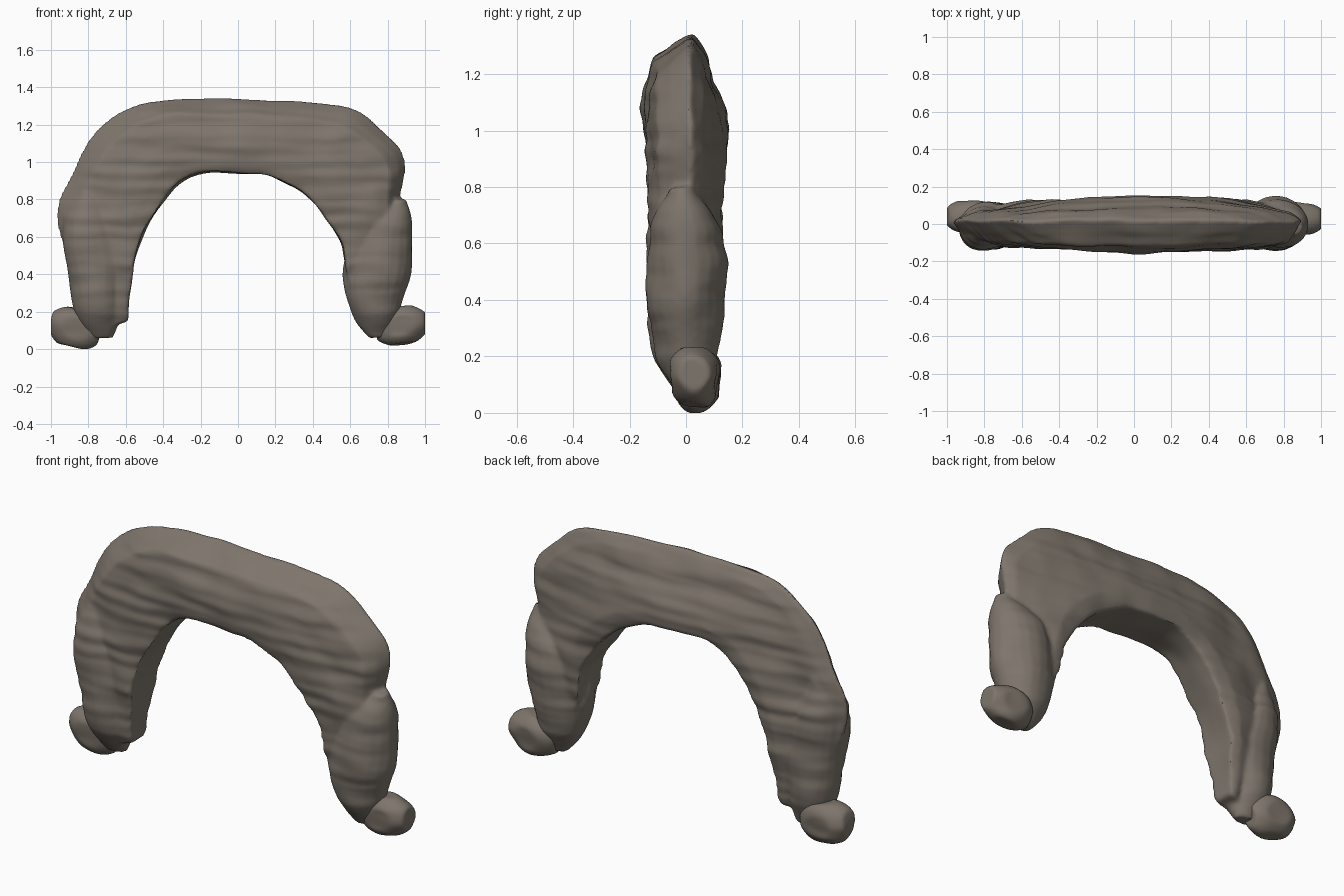
import bpy, bmesh, math
from mathutils import Vector, noise

if "Cube" in bpy.data.objects:
    bpy.data.objects.remove(bpy.data.objects["Cube"])


def spline(rows, steps):
    """Smoothly interpolate rows of numbers (Catmull-Rom)."""
    out = []
    n = len(rows)
    for i in range(n - 1):
        a, b, c, d = rows[max(i - 1, 0)], rows[i], rows[i + 1], rows[min(i + 2, n - 1)]
        for k in range(steps):
            t = k / steps
            out.append([0.5 * (2 * q + (r - p) * t + (2 * p - 5 * q + 4 * r - s) * t * t
                               + (3 * q - p - 3 * r + s) * t ** 3)
                        for p, q, r, s in zip(a, b, c, d)])
    out.append(list(rows[-1]))
    return out


def weather(v, amount):
    """Soft lumps plus thin horizontal rock layers."""
    lump = noise.noise_vector(v * 6) * amount
    layer = noise.noise(Vector((v.x * 2, v.y * 2 + 7, v.z * 19))) * amount
    side = max(-1, min(1, v.y / 0.08))
    return v + lump + Vector((0, side * layer, 0))


def add_loft(bm, rings):
    """Closed skin over a row of rings."""
    loops = [[bm.verts.new(p) for p in ring] for ring in rings]
    faces = [bm.faces.new(loops[0]), bm.faces.new(loops[-1])]
    for a, b in zip(loops, loops[1:]):
        for i in range(len(a)):
            j = (i + 1) % len(a)
            faces.append(bm.faces.new((a[i], a[j], b[j], b[i])))
    bmesh.ops.recalc_face_normals(bm, faces=faces)


def to_object(name, bm):
    mesh = bpy.data.meshes.new(name)
    bm.to_mesh(mesh)
    bm.free()
    ob = bpy.data.objects.new(name, mesh)
    bpy.context.collection.objects.link(ob)
    mat = bpy.data.materials.get("rock") or bpy.data.materials.new("rock")
    mat.diffuse_color = (0.21, 0.18, 0.15, 1)
    mat.use_nodes = True
    mat.node_tree.nodes["Principled BSDF"].inputs["Base Color"].default_value = mat.diffuse_color
    mesh.materials.append(mat)
    bpy.ops.object.select_all(action='DESELECT')
    ob.select_set(True)
    bpy.context.view_layer.objects.active = ob
    return ob


# Arch span: inner x, inner z, outer x, outer z, half thickness
stations = [
    (-0.59, 0.15, -0.74, 0.10, 0.06),
    (-0.57, 0.34, -0.88, 0.28, 0.10),
    (-0.55, 0.48, -0.92, 0.48, 0.12),
    (-0.49, 0.65, -0.97, 0.72, 0.125),
    (-0.39, 0.81, -0.88, 0.98, 0.13),
    (-0.30, 0.90, -0.73, 1.20, 0.135),
    (-0.20, 0.94, -0.49, 1.325, 0.145),
    (-0.05, 0.945, -0.10, 1.34, 0.155),
    (0.13, 0.935, 0.25, 1.33, 0.155),
    (0.29, 0.87, 0.59, 1.295, 0.15),
    (0.39, 0.80, 0.76, 1.19, 0.145),
    (0.47, 0.70, 0.89, 1.04, 0.135),
    (0.55, 0.58, 0.875, 0.82, 0.13),
    (0.575, 0.42, 0.87, 0.55, 0.11),
    (0.63, 0.24, 0.80, 0.26, 0.06),
]
# Cross-section: fraction from underside to ridge, sideways factor
section = [(0, -0.87), (0.08, -0.94), (0.2, -0.98), (0.4, -0.97), (0.6, -0.87),
           (0.79, -0.71), (0.9, -0.33), (1, 0.13),
           (0.86, 0.42), (0.66, 0.58), (0.4, 0.82), (0.17, 1), (0.08, 0.96), (0, 0.88)]
body = bmesh.new()
add_loft(body, [[Vector((ix + (ox - ix) * t, s * w, iz + (oz - iz) * t)) for t, s in section]
                for ix, iz, ox, oz, w in spline(stations, 5)])


# Leg boulders: height, centre x, centre y, radius x, radius y
def leg(rows):
    rings = []
    for z, cx, cy, rx, ry in spline(rows, 4):
        angles = [math.tau * i / 20 for i in range(20)]
        rings.append([Vector((cx + max(rx, 0.01) * math.cos(a),
                              cy + max(ry, 0.01) * math.sin(a), z)) for a in angles])
    add_loft(body, rings)


leg([(0.06, 0.75, 0.01, 0.05, 0.04), (0.15, 0.735, 0, 0.11, 0.085),
     (0.30, 0.735, 0, 0.16, 0.125), (0.45, 0.745, 0, 0.185, 0.142),
     (0.60, 0.765, 0, 0.165, 0.135), (0.70, 0.80, -0.01, 0.13, 0.10),
     (0.80, 0.87, -0.02, 0.03, 0.04)])
leg([(0.06, -0.73, 0.01, 0.06, 0.04), (0.15, -0.75, 0, 0.11, 0.085),
     (0.30, -0.755, -0.01, 0.14, 0.12), (0.45, -0.76, -0.015, 0.16, 0.13),
     (0.60, -0.785, -0.015, 0.155, 0.13), (0.74, -0.80, -0.01, 0.12, 0.115),
     (0.90, -0.80, -0.01, 0.05, 0.07)])

# Fuse span and legs into one rock, then weather its skin
arch = to_object("rock_arch", body)
fuse = arch.modifiers.new("fuse", 'REMESH')
fuse.mode = 'VOXEL'
fuse.voxel_size = 0.012
soft = arch.modifiers.new("soften", 'SMOOTH')
soft.iterations = 3
bpy.ops.object.modifier_apply(modifier="fuse")
bpy.ops.object.modifier_apply(modifier="soften")
for v in arch.data.vertices:
    v.co = weather(v.co, 0.011)
bpy.ops.object.shade_smooth_by_angle(angle=math.radians(40))


# Foot stones: rounded blocks clipped to a blunt outer end
def stone(name, centre, radii, tilt):
    bm = bmesh.new()
    bmesh.ops.create_icosphere(bm, subdivisions=4, radius=1)
    c, s = math.cos(tilt), math.sin(tilt)
    for v in bm.verts:
        p = Vector([max(-0.87, min(0.87, q)) / 0.87 * r for q, r in zip(v.co, radii)])
        p = Vector((p.x * c - p.z * s, p.y, p.x * s + p.z * c)) + Vector(centre)
        p = weather(p, 0.014)
        v.co = (max(-1, min(1, p.x)), p.y, max(0, p.z))
    to_object(name, bm)
    bpy.ops.object.shade_smooth_by_angle(angle=math.radians(45))


stone("left_foot_stone", (-0.868, 0.04, 0.112), (0.135, 0.078, 0.1), -0.25)
stone("right_foot_stone", (0.87, 0.03, 0.122), (0.135, 0.085, 0.098), 0.15)
